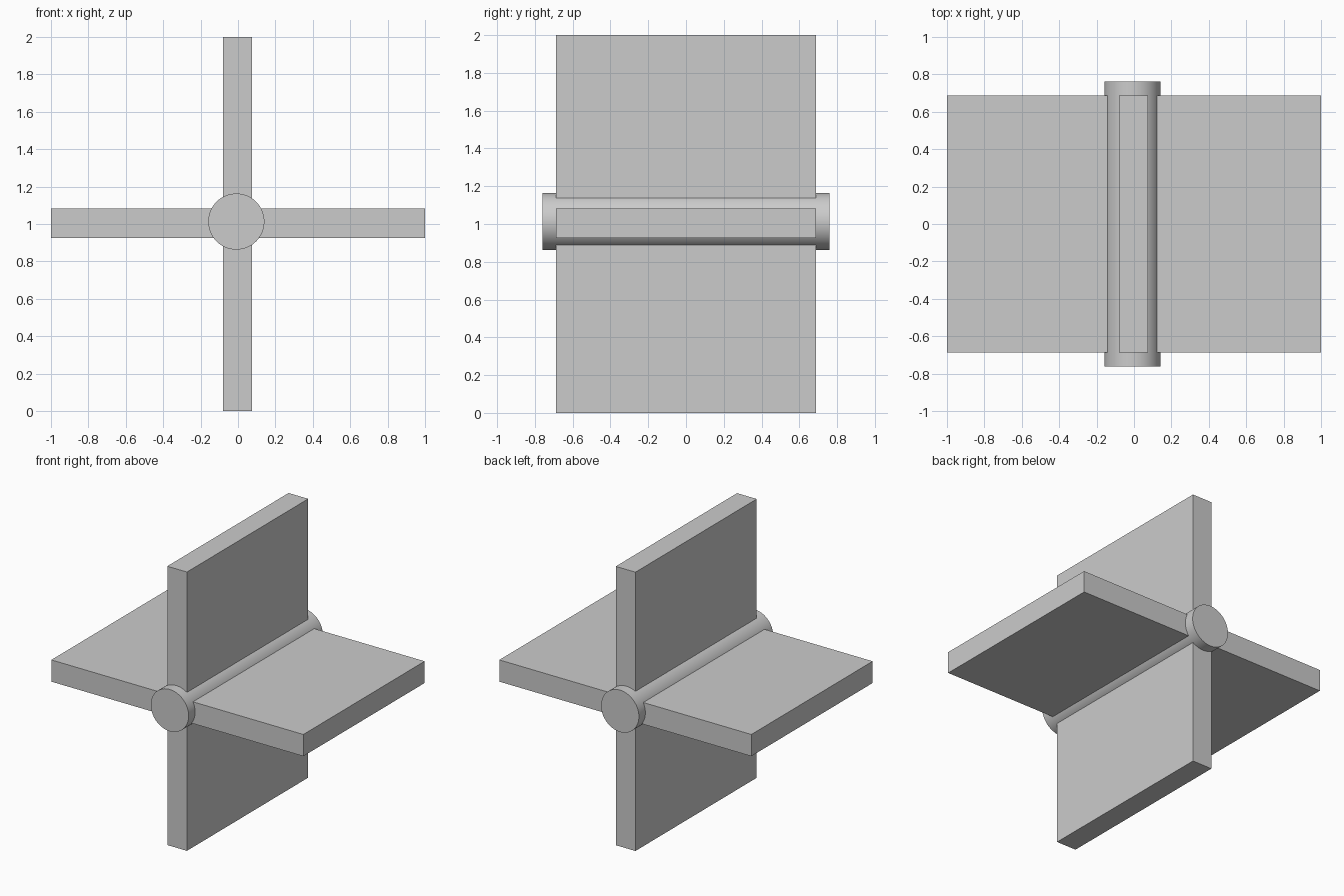
import bpy
import math

if "Cube" in bpy.data.objects:
    bpy.data.objects.remove(bpy.data.objects["Cube"])

BLADE_T = 0.156     # blade thickness
BLADE_W = 1.375     # blade width along the axle


def box(name, size, loc):
    bpy.ops.mesh.primitive_cube_add(size=1, location=loc)
    ob = bpy.context.object
    ob.name = name
    ob.scale = size
    bpy.ops.object.transform_apply(location=False, rotation=False, scale=True)
    return ob


# Two flat plates crossing at the axle make the four paddle blades
box("upright_blades", (BLADE_T, BLADE_W, 2.0), (-0.002, 0, 1.0))
box("level_blades", (2.0, BLADE_W, BLADE_T), (0, 0, 1.004))

# Round axle through the middle, slightly off the plates' centre
bpy.ops.mesh.primitive_cylinder_add(
    vertices=64, radius=0.15, depth=1.522,
    location=(-0.009, 0, 1.013), rotation=(math.pi / 2, 0, 0))
axle = bpy.context.object
axle.name = "axle"
bpy.ops.object.shade_smooth_by_angle(angle=math.radians(30))
